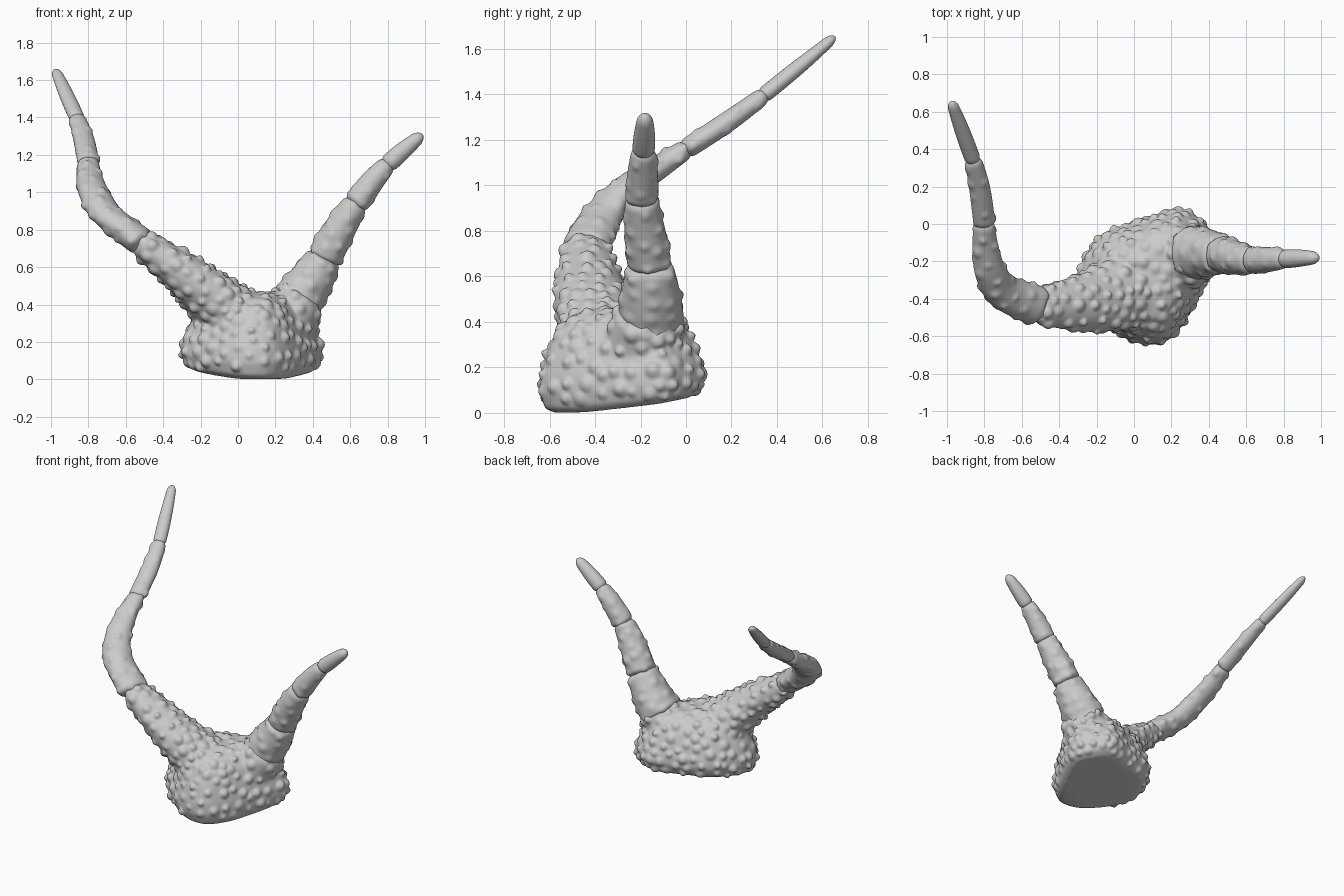
import bpy, bmesh, math, random
from mathutils import Vector
from mathutils.kdtree import KDTree

if "Cube" in bpy.data.objects:
    bpy.data.objects.remove(bpy.data.objects["Cube"])

random.seed(4)
UP = Vector((0, 0, 1))


def spline(keys, step=0.011):
    """Catmull-Rom curve through the keys."""
    k = [keys[0]] + list(keys) + [keys[-1]]
    out = []
    for i in range(1, len(k) - 2):
        a, b, c, d = k[i - 1:i + 3]
        n = max(2, int((Vector(b[:3]) - Vector(c[:3])).length / step))
        for j in range(n):
            t = j / n
            out.append([0.5 * (2 * q + (r - p) * t + (2 * p - 5 * q + 4 * r - s) * t * t
                               + (3 * q - p - 3 * r + s) * t ** 3)
                        for p, q, r, s in zip(a, b, c, d)])
    out.append(list(keys[-1]))
    return out


def skin(bm, rings):
    """Close a stack of rings into a solid."""
    vs = [[bm.verts.new(p) for p in ring] for ring in rings]
    m = len(rings[0])
    for a, b in zip(vs, vs[1:]):
        for i in range(m):
            bm.faces.new((a[i], a[(i + 1) % m], b[(i + 1) % m], b[i]))
    bm.faces.new(vs[0][::-1])
    bm.faces.new(vs[-1])
    bmesh.ops.recalc_face_normals(bm, faces=bm.faces)


def tube(bm, points, r0, r1, flat0, flat1, swell=0.0, m=40):
    """Tapering oval tube with rounded ends; the wide axis stays horizontal."""
    pos = [Vector(p) for p in spline(points)]
    dist = [0.0]
    for a, b in zip(pos, pos[1:]):
        dist.append(dist[-1] + (b - a).length)
    total = dist[-1]
    rings = []
    for i, p in enumerate(pos):
        t = (pos[min(i + 1, len(pos) - 1)] - pos[max(i - 1, 0)]).normalized()
        w = t.cross(UP).normalized()
        n = w.cross(t)
        u = dist[i] / total
        r = r0 + (r1 - r0) * u + swell * math.sin(math.pi * u)
        f = flat0 + (flat1 - flat0) * u
        d = min(dist[i], total - dist[i]) / 0.045
        if d < 1:
            r *= max(0.15, math.sqrt(1 - (1 - d) ** 2))
        angles = [2 * math.pi * j / m for j in range(m)]
        rings.append([p + w * math.cos(a) * r + n * math.sin(a) * r * f for a in angles])
    skin(bm, rings)


def add_object(name, bm):
    me = bpy.data.meshes.new(name)
    bm.to_mesh(me)
    bm.free()
    ob = bpy.data.objects.new(name, me)
    bpy.context.collection.objects.link(ob)
    return ob


def finish(ob, gap, size, height):
    """Raise scattered rounded warts on the surface, then shade smooth."""
    me = ob.data
    co = [v.co.copy() for v in me.vertices]
    no = [v.normal.copy() for v in me.vertices]
    tree = KDTree(len(co))
    for i, c in enumerate(co):
        tree.insert(c, i)
    tree.balance()
    order = list(range(len(co)))
    random.shuffle(order)
    blocked, raised = set(), {}
    for i in order if height else []:
        if i in blocked or co[i].z < 0.06 or no[i].z < -0.75:
            continue
        blocked.update(j for _, j, _ in tree.find_range(co[i], gap * random.uniform(0.75, 1.3)))
        r, h = size * random.uniform(0.7, 1.2), height * random.uniform(0.5, 1.2)
        for _, j, d in tree.find_range(co[i], r):
            raised[j] = max(raised.get(j, 0), h * (1 - (d / r) ** 2) ** 1.5)
    for j, h in raised.items():
        me.vertices[j].co = co[j] + no[j] * h
    for p in me.polygons:
        p.use_smooth = True


def segment(name, points, r0, r1, flat0, flat1, height, lap=0.02):
    """One horn segment, lengthened a little so it sits in its neighbours."""
    p = [Vector(q) for q in points]
    first = p[0] - (p[1] - p[0]).normalized() * lap
    p[-1] = p[-1] + (p[-1] - p[-2]).normalized() * (lap if height else 0)
    p[0] = first
    bm = bmesh.new()
    tube(bm, p, r0, r1, flat0, flat1, 0.006)
    finish(add_object(name, bm), 0.075, 0.034, height)


# Base lump: irregular outline, stacked with a rounded foot and a taper upward
outline = [(-.29, -.22), (-.18, -.06), (0, .01), (.25, .08), (.4, -.02), (.45, -.13),
           (.32, -.44), (.2, -.61), (.1, -.645), (-.03, -.62), (-.2, -.5), (-.3, -.36)]
centre = Vector((0.08, -0.27))
loop = [Vector(p[:2]) for p in spline([(x, y, 0) for x, y in outline + outline[:1]], 0.04)][:-1]
rings = []
for z, s in ((0, .6), (0, .82), (.03, .93), (.1, 1), (.17, .99), (.27, .91), (.36, .8), (.43, .62), (.46, .35)):
    tilt = max(0, 1 - z / 0.3)
    ring = []
    for p in loop:
        x, y = centre + (p - centre) * s
        ring.append(Vector((x, y, max(0, z + tilt * (0.14 * (y + 0.5) - 0.06 * (x - 0.15))))))
    rings.append(ring)
bm = bmesh.new()
skin(bm, rings)
# Trunks of both horns grow out of the base
tube(bm, [(.12, -.30, .22), (-.08, -.37, .38), (-.25, -.42, .53), (-.535, -.44, .745)], .245, .098, .8, .73)
tube(bm, [(.12, -.25, .16), (.24, -.19, .3), (.36, -.155, .45)], .22, .145, .9, .9)
base = add_object("base", bm)
rm = base.modifiers.new("fuse", 'REMESH')
rm.mode = 'VOXEL'
rm.voxel_size = 0.011
sm = base.modifiers.new("soften", 'SMOOTH')
sm.factor = 0.5
sm.iterations = 10
bpy.context.view_layer.objects.active = base
base.select_set(True)
for name in ("fuse", "soften"):
    bpy.ops.object.modifier_apply(modifier=name)
finish(base, 0.06, 0.036, 0.02)

# Long horn: joints a, b, c and a tip, sweeping back
a, b, c = (-.51, -.44, .73), (-.80, 0, 1.16), (-.86, .34, 1.395)
segment("long_horn_bend", [a, (-.69, -.365, .87), (-.765, -.26, .985), (-.795, -.12, 1.08), b], .11, .054, .7, .78, .012)
segment("long_horn_middle", [b, (-.825, .19, 1.285), c], .057, .044, .78, .82, .008)
segment("long_horn_tip", [c, (-.93, .53, 1.55), (-.977, .655, 1.655)], .042, .027, .83, .8, 0)

# Short horn: joints a, b, c and a tip, rising to the right
a, b, c = (.46, -.16, .65), (.63, -.195, .94), (.80, -.187, 1.15)
segment("short_horn_root", [(.3, -.155, .4), (.38, -.155, .51), a], .15, .098, .93, .93, .012)
segment("short_horn_lower", [a, (.56, -.185, .83), b], .098, .07, .95, .95, .012)
segment("short_horn_upper", [b, (.72, -.19, 1.06), c], .073, .05, .97, .92, .008)
segment("short_horn_tip", [c, (.9, -.182, 1.238), (.987, -.18, 1.31)], .05, .03, 1, 1, 0)
